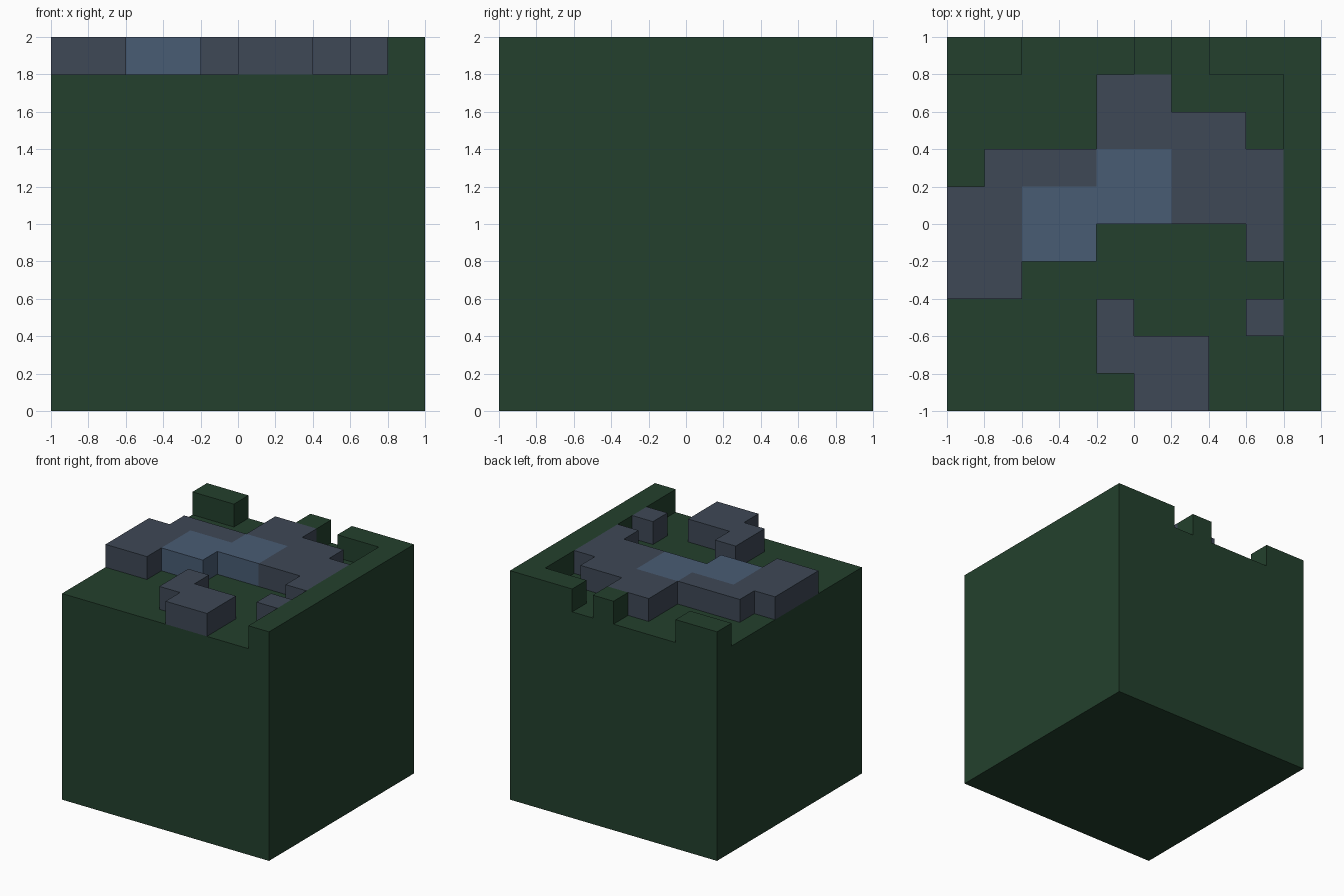
import bpy, bmesh, math

if "Cube" in bpy.data.objects:
    bpy.data.objects.remove(bpy.data.objects["Cube"])

CELL = 0.2
GROUND_Z, TOP_Z = 1.8, 2.0

# Plan of the raised top layer, back row first: G grass, R rock, L pale rock
PLAN = [
    "GG...G.GGG",
    "....RR...G",
    "....RRRR.G",
    ".RRRLLRRRG",
    "RRLLLLRRRG",
    "RRLL....RG",
    "RR.......G",
    "....R...RG",
    "....RRR..G",
    ".....RR..G",
]


def material(name, color):
    m = bpy.data.materials.new(name)
    m.diffuse_color = (*color, 1)
    m.use_nodes = True
    m.node_tree.nodes["Principled BSDF"].inputs["Base Color"].default_value = m.diffuse_color
    return m


grass = material("dark green", (0.0168, 0.0513, 0.0262))
rock = material("slate grey", (0.0482, 0.0648, 0.0931))
pale = material("pale slate blue", (0.0666, 0.107, 0.175))


def finish(name, bm, mat):
    me = bpy.data.meshes.new(name)
    bm.to_mesh(me)
    bm.free()
    me.materials.append(mat)
    bpy.context.collection.objects.link(bpy.data.objects.new(name, me))


def cell(col, row):
    return PLAN[row][col] if 0 <= col < 10 and 0 <= row < 10 else "."


def raised_part(name, key, mat):
    """Extrude all plan cells marked key, with walls only where they show."""
    bm = bmesh.new()
    for row in range(10):
        for col in range(10):
            if cell(col, row) != key:
                continue
            x, y = -1 + col * CELL, 1 - (row + 1) * CELL
            ring = [(x, y), (x + CELL, y), (x + CELL, y + CELL), (x, y + CELL)]
            bm.faces.new([bm.verts.new((*p, TOP_Z)) for p in ring])
            for i, (dc, dr) in enumerate([(0, 1), (1, 0), (0, -1), (-1, 0)]):
                if cell(col + dc, row + dr) == ".":
                    a, b = ring[i], ring[(i + 1) % 4]
                    bm.faces.new([bm.verts.new(v) for v in (
                        (*a, GROUND_Z), (*b, GROUND_Z), (*b, TOP_Z), (*a, TOP_Z))])
    bmesh.ops.remove_doubles(bm, verts=bm.verts, dist=0.001)
    bmesh.ops.dissolve_limit(bm, angle_limit=math.radians(1),
                             verts=bm.verts, edges=bm.edges)
    finish(name, bm, mat)


# Solid ground block
bm = bmesh.new()
bmesh.ops.create_cube(bm, size=1)
for v in bm.verts:
    v.co = (v.co.x * 2, v.co.y * 2, (v.co.z + 0.5) * GROUND_Z)
finish("ground_block", bm, grass)

# Raised layer: grass rim and rock outcrops
raised_part("grass_rim", "G", grass)
raised_part("rock_outcrop", "R", rock)
raised_part("pale_rock", "L", pale)
